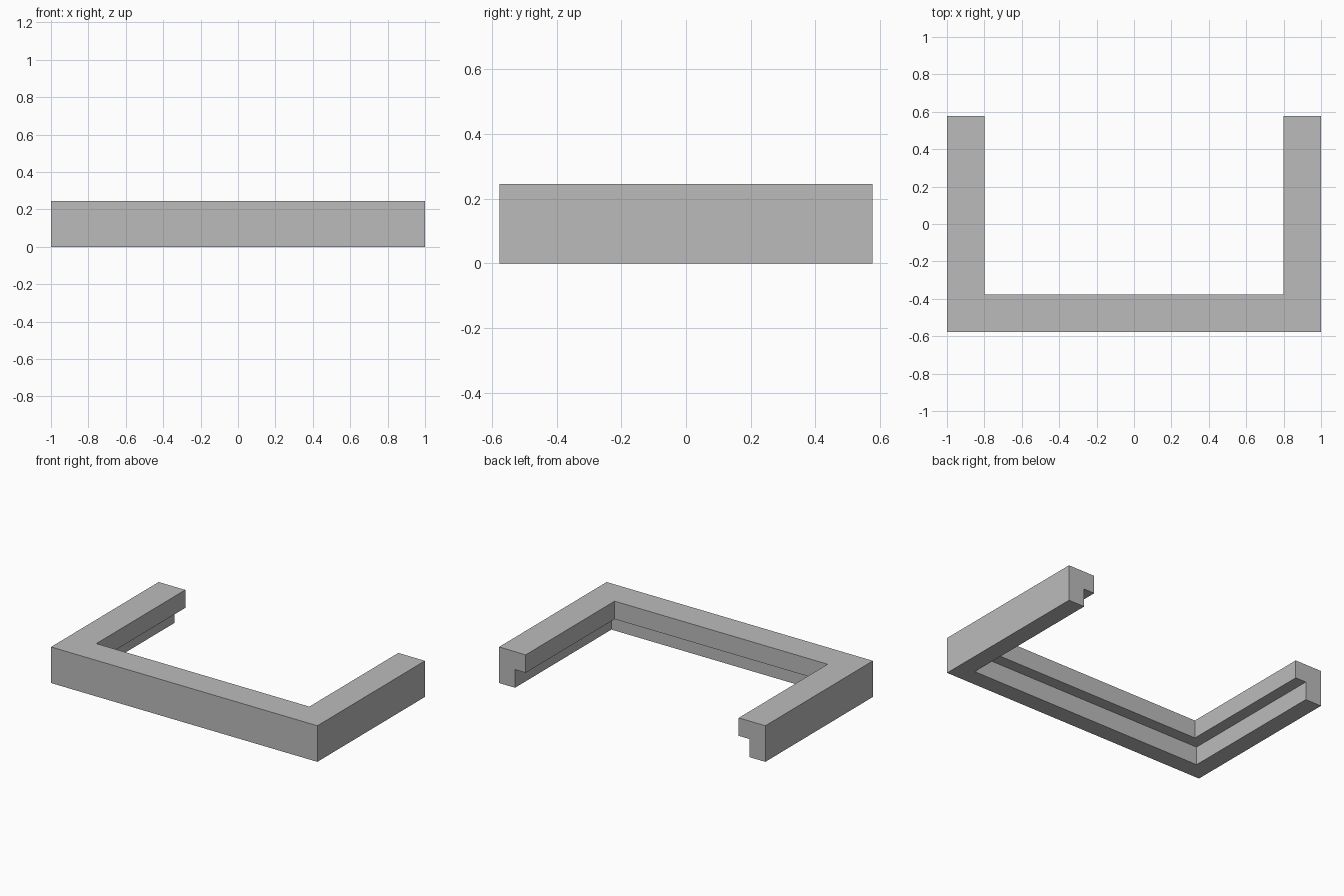
import bpy
import bmesh

HALF_X, HALF_Y = 1.0, 0.577
HEIGHT, STEP_Z = 0.245, 0.123
WIDE, NARROW = 0.2, 0.12

cube = bpy.data.objects.get("Cube")
if cube:
    bpy.data.objects.remove(cube, do_unlink=True)

grey = bpy.data.materials.new("plain_grey")
grey.use_nodes = True
colour = (0.5, 0.5, 0.5, 1)
grey.diffuse_color = colour
grey.node_tree.nodes["Principled BSDF"].inputs["Base Color"].default_value = colour

# Rebated bar section: (distance in from the outer edge, height)
section = [(0, 0), (NARROW, 0), (NARROW, STEP_Z),
           (WIDE, STEP_Z), (WIDE, HEIGHT), (0, HEIGHT)]


def ring(bm, side, at_corner):
    """One copy of the section, square at a free end or mitred at a corner."""
    return [bm.verts.new((side * (HALF_X - d),
                          -HALF_Y + d if at_corner else HALF_Y, z))
            for d, z in section]


# Sweep the section along the U-shaped path
bm = bmesh.new()
rings = [ring(bm, -1, False), ring(bm, -1, True),
         ring(bm, 1, True), ring(bm, 1, False)]
for a, b in zip(rings, rings[1:]):
    for i in range(len(section)):
        j = (i + 1) % len(section)
        bm.faces.new((a[i], a[j], b[j], b[i]))
bm.faces.new(rings[0])
bm.faces.new(rings[-1])

# Merge the coplanar strips into clean flat faces
bmesh.ops.recalc_face_normals(bm, faces=bm.faces)
bmesh.ops.dissolve_limit(bm, angle_limit=0.01, verts=bm.verts, edges=bm.edges)

mesh = bpy.data.meshes.new("rebated_frame")
bm.to_mesh(mesh)
bm.free()
mesh.materials.append(grey)
frame = bpy.data.objects.new("rebated_frame", mesh)
bpy.context.collection.objects.link(frame)
